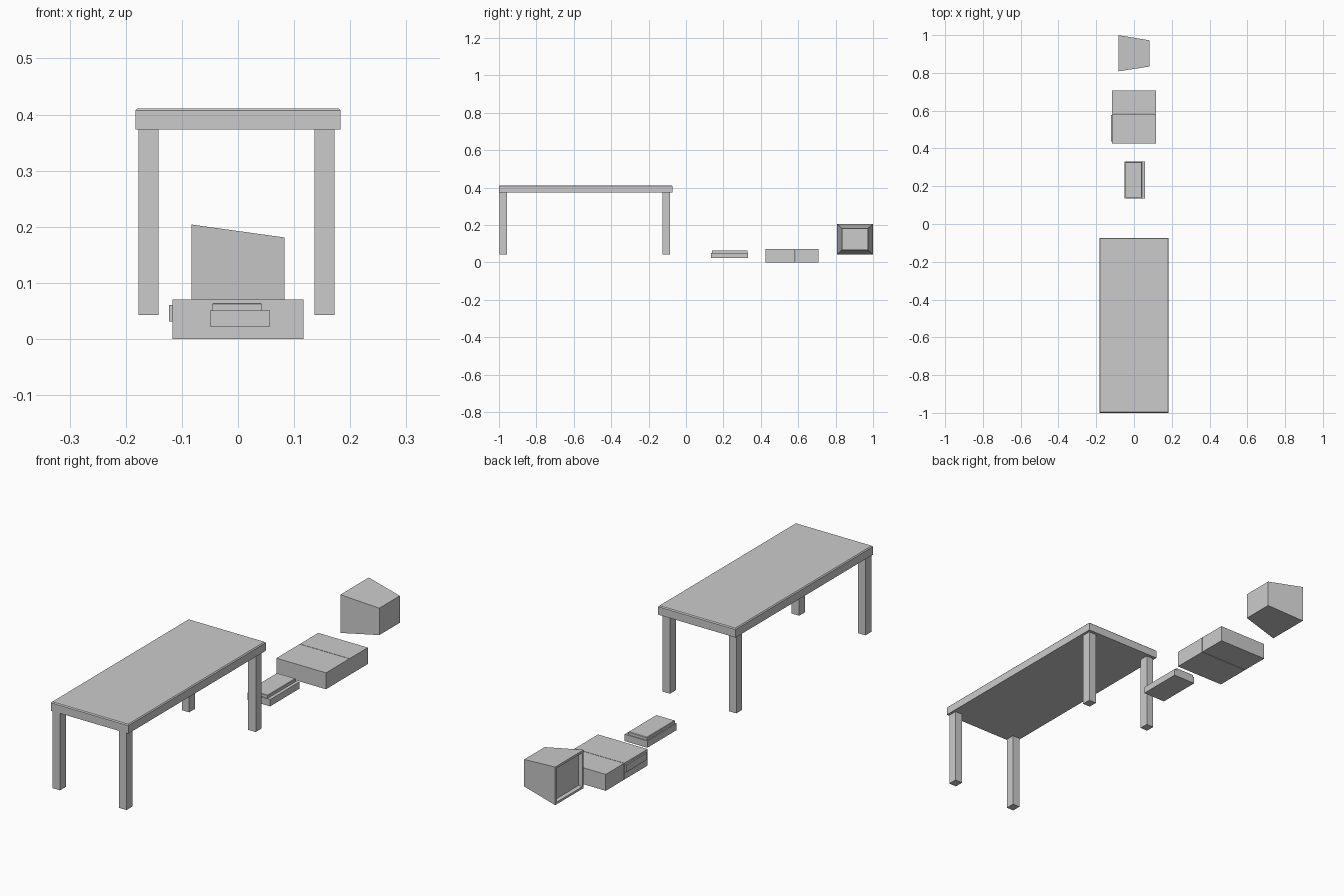
import bpy, bmesh

if "Cube" in bpy.data.objects:
    bpy.data.objects.remove(bpy.data.objects["Cube"])


def box(name, x, y, z, chamfer=0.0):
    """Box from (min, max) ranges, optionally with a chamfered top rim."""
    bm = bmesh.new()
    bmesh.ops.create_cube(bm, size=1)
    for v in bm.verts:
        v.co = [lo + (c + 0.5) * (hi - lo) for c, (lo, hi) in zip(v.co, (x, y, z))]
    if chamfer:
        rim = [e for e in bm.edges if all(abs(v.co.z - z[1]) < 1e-6 for v in e.verts)]
        bmesh.ops.bevel(bm, geom=rim, offset=chamfer, segments=1, affect='EDGES')
    return finish(name, bm)


def finish(name, bm):
    bmesh.ops.recalc_face_normals(bm, faces=bm.faces)
    mesh = bpy.data.meshes.new(name)
    bm.to_mesh(mesh)
    bm.free()
    obj = bpy.data.objects.new(name, mesh)
    bpy.context.collection.objects.link(obj)
    return obj


# Table: slab with a fine top chamfer and four square legs
box("table_top", (-0.183, 0.183), (-1.0, -0.073), (0.373, 0.411), 0.004)
for side, x in (("left", (-0.177, -0.142)), ("right", (0.136, 0.172))):
    for end, y in (("front", (-0.997, -0.957)), ("back", (-0.126, -0.086))):
        box(f"{end}_{side}_table_leg", x, y, (0.043, 0.374))

# Keyboard: base with a smaller key block set towards the left
box("keyboard_base", (-0.05, 0.057), (0.135, 0.332), (0.022, 0.051))
box("keyboard_keys", (-0.046, 0.043), (0.139, 0.328), (0.050, 0.064), 0.002)

# Computer case: two halves with a hairline seam, raised drive panel on the left
box("case_front_half", (-0.117, 0.117), (0.426, 0.583), (0.0, 0.07))
box("case_back_half", (-0.117, 0.117), (0.585, 0.708), (0.0, 0.07))
box("drive_panel", (-0.123, -0.116), (0.438, 0.577), (0.031, 0.061))

# Monitor: body tapering to the right, with a recessed screen facing left
bm = bmesh.new()
sections = [(-0.083, 0.808, 1.0, 0.041, 0.204), (0.083, 0.834, 0.972, 0.066, 0.181)]
rings = []
for x, y0, y1, z0, z1 in sections:
    rings.append([bm.verts.new((x, y, z))
                  for y, z in ((y0, z0), (y1, z0), (y1, z1), (y0, z1))])
screen, rear = rings
for i in range(4):
    j = (i + 1) % 4
    bm.faces.new((screen[i], screen[j], rear[j], rear[i]))
bm.faces.new(rear)
face = bm.faces.new(screen[::-1])
bmesh.ops.recalc_face_normals(bm, faces=bm.faces)
bmesh.ops.inset_region(bm, faces=[face], thickness=0.013)
bmesh.ops.inset_region(bm, faces=[face], thickness=0.004, depth=-0.015)
finish("monitor", bm)
